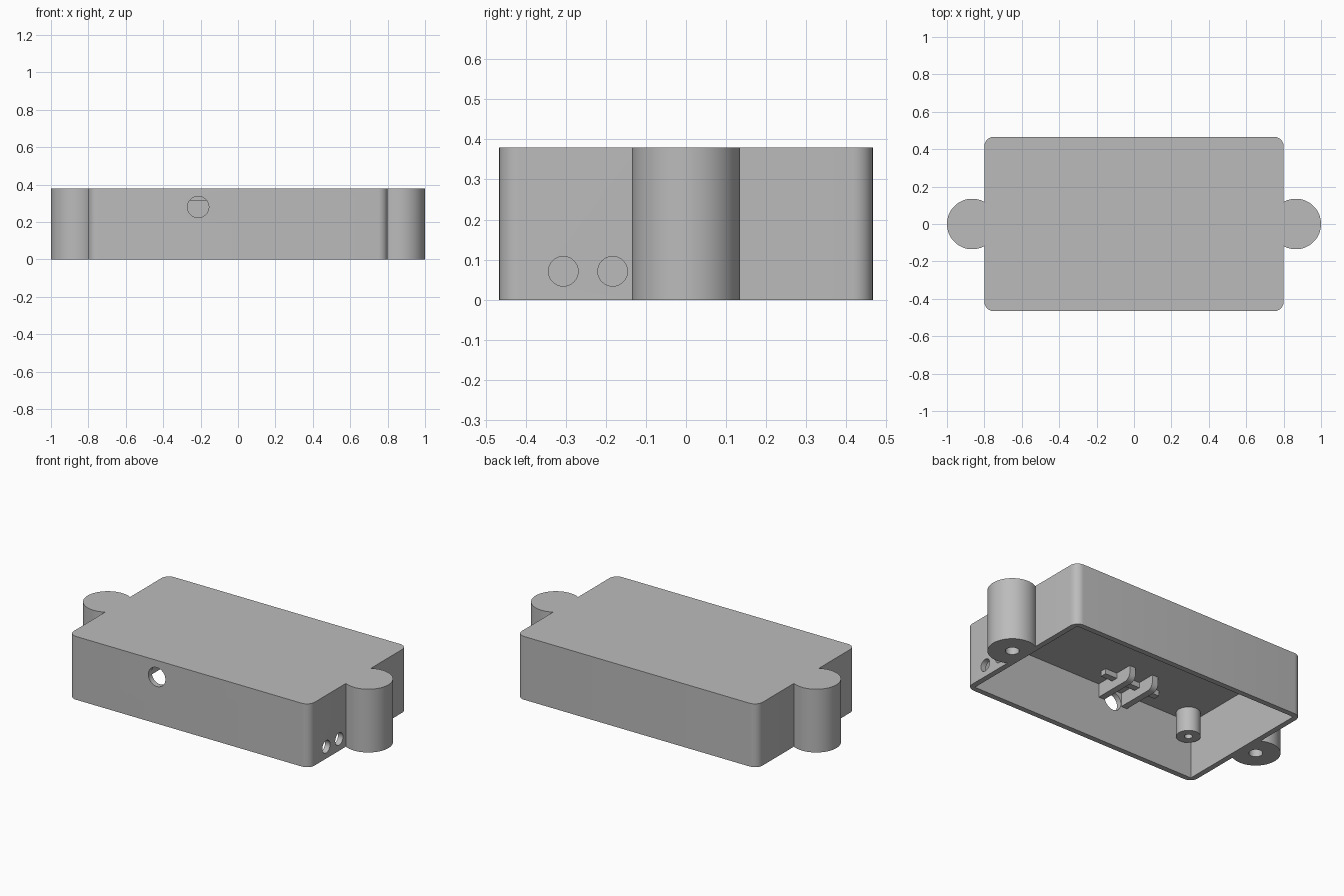
import bpy, bmesh, math
from mathutils import Matrix, Vector

default = bpy.data.objects.get("Cube")
if default:
    bpy.data.objects.remove(default, do_unlink=True)

GREY = (0.5, 0.5, 0.5, 1)
mat = bpy.data.materials.new("plain grey")
mat.use_nodes = True
mat.diffuse_color = GREY
mat.node_tree.nodes["Principled BSDF"].inputs["Base Color"].default_value = GREY

HEIGHT, WALL = 0.38, 0.033
HALF_X, HALF_Y = 0.8, 0.466
CEILING = HEIGHT - WALL


def finish(name, bm):
    bmesh.ops.recalc_face_normals(bm, faces=bm.faces)
    mesh = bpy.data.meshes.new(name)
    bm.to_mesh(mesh)
    bm.free()
    mesh.materials.append(mat)
    obj = bpy.data.objects.new(name, mesh)
    bpy.context.collection.objects.link(obj)
    return obj


def box(name, low, high, pick=None, radius=0.0, segments=8):
    """Box between two corners; edges chosen by pick are rounded."""
    low, high = Vector(low), Vector(high)
    bm = bmesh.new()
    bmesh.ops.create_cube(bm, size=1, matrix=Matrix.Translation((low + high) / 2)
                          @ Matrix.Diagonal((*(high - low), 1)))
    if pick:
        edges = [e for e in bm.edges if pick(e)]
        bmesh.ops.bevel(bm, geom=edges, offset=radius, segments=segments,
                        profile=0.5, affect='EDGES')
    return finish(name, bm)


def cylinder(name, start, end, radius, sides=64):
    start, end = Vector(start), Vector(end)
    axis = end - start
    bm = bmesh.new()
    turn = axis.to_track_quat('Z', 'Y').to_matrix().to_4x4()
    bmesh.ops.create_cone(bm, cap_ends=True, segments=sides, radius1=radius,
                          radius2=radius, depth=axis.length,
                          matrix=Matrix.Translation((start + end) / 2) @ turn)
    return finish(name, bm)


def combine(target, tool, operation='DIFFERENCE'):
    """Apply a boolean to target and remove the tool."""
    tool.hide_render = True
    mod = target.modifiers.new("combine", 'BOOLEAN')
    mod.operation, mod.object, mod.solver = operation, tool, 'EXACT'
    bpy.ops.object.select_all(action='DESELECT')
    bpy.context.view_layer.objects.active = target
    target.select_set(True)
    bpy.ops.object.modifier_apply(modifier=mod.name)
    bpy.data.objects.remove(tool, do_unlink=True)


def smooth(obj):
    bpy.ops.object.select_all(action='DESELECT')
    bpy.context.view_layer.objects.active = obj
    obj.select_set(True)
    bpy.ops.object.shade_smooth_by_angle(angle=math.radians(30))


# Enclosure body with rounded upright corners
def upright(edge):
    a, b = (v.co for v in edge.verts)
    return abs(a.z - b.z) > 0.1


shell = box("enclosure_shell", (-HALF_X, -HALF_Y, 0), (HALF_X, HALF_Y, HEIGHT),
            upright, 0.05)

# Round mounting lugs at both ends
LUG_X, LUG_R = 0.865, 0.135
for side in (-1, 1):
    lug = cylinder("lug", (side * LUG_X, 0, 0), (side * LUG_X, 0, HEIGHT), LUG_R, 96)
    combine(shell, lug, 'UNION')

# Open cavity underneath
combine(shell, box("cavity", (WALL - HALF_X, WALL - HALF_Y, -0.1),
                   (HALF_X - WALL, HALF_Y - WALL, CEILING)))

# Blind screw holes in the lugs
for side in (-1, 1):
    combine(shell, cylinder("lug_hole", (side * LUG_X, 0, -0.1),
                            (side * LUG_X, 0, 0.3), 0.038, 40))

# Front opening and two cable holes in the end wall
OPENING_X = -0.213
combine(shell, cylinder("front_hole", (OPENING_X, -0.6, 0.28),
                        (OPENING_X, -0.4, 0.28), 0.057, 48))
for y in (-0.306, -0.183):
    combine(shell, cylinder("cable_hole", (0.7, y, 0.071), (0.9, y, 0.071), 0.037, 40))
smooth(shell)

# Screw posts hanging from the ceiling in the corners
POST_X, POST_Y, POST_Z = 0.69, 0.362, 0.2
for x_name, sx in (("left", 1), ("right", -1)):
    for y_name, sy in (("front", -1), ("back", 1)):
        x, y = sx * POST_X, sy * POST_Y
        post = cylinder(f"{y_name}_{x_name}_post", (x, y, POST_Z),
                        (x, y, CEILING + 0.005), 0.067, 48)
        combine(post, cylinder("post_hole", (x, y, 0.1), (x, y, 0.33), 0.022, 24))
        smooth(post)


# Two holder plates beside the front opening, lower free corner rounded
def free_corner(edge):
    return all(v.co.y > -0.3 and v.co.z < 0.3 for v in edge.verts)


for name, side in (("left", 1), ("right", -1)):
    x = OPENING_X + side * 0.08
    plate = box(f"{name}_holder_plate", (x - 0.02, -0.44, 0.265),
                (x + 0.02, -0.17, CEILING + 0.005), free_corner, 0.04)
    smooth(plate)

# Low rib crossing the plates
box("cross_rib", (OPENING_X - 0.2, -0.32, 0.315),
    (OPENING_X + 0.18, -0.28, CEILING + 0.005))
